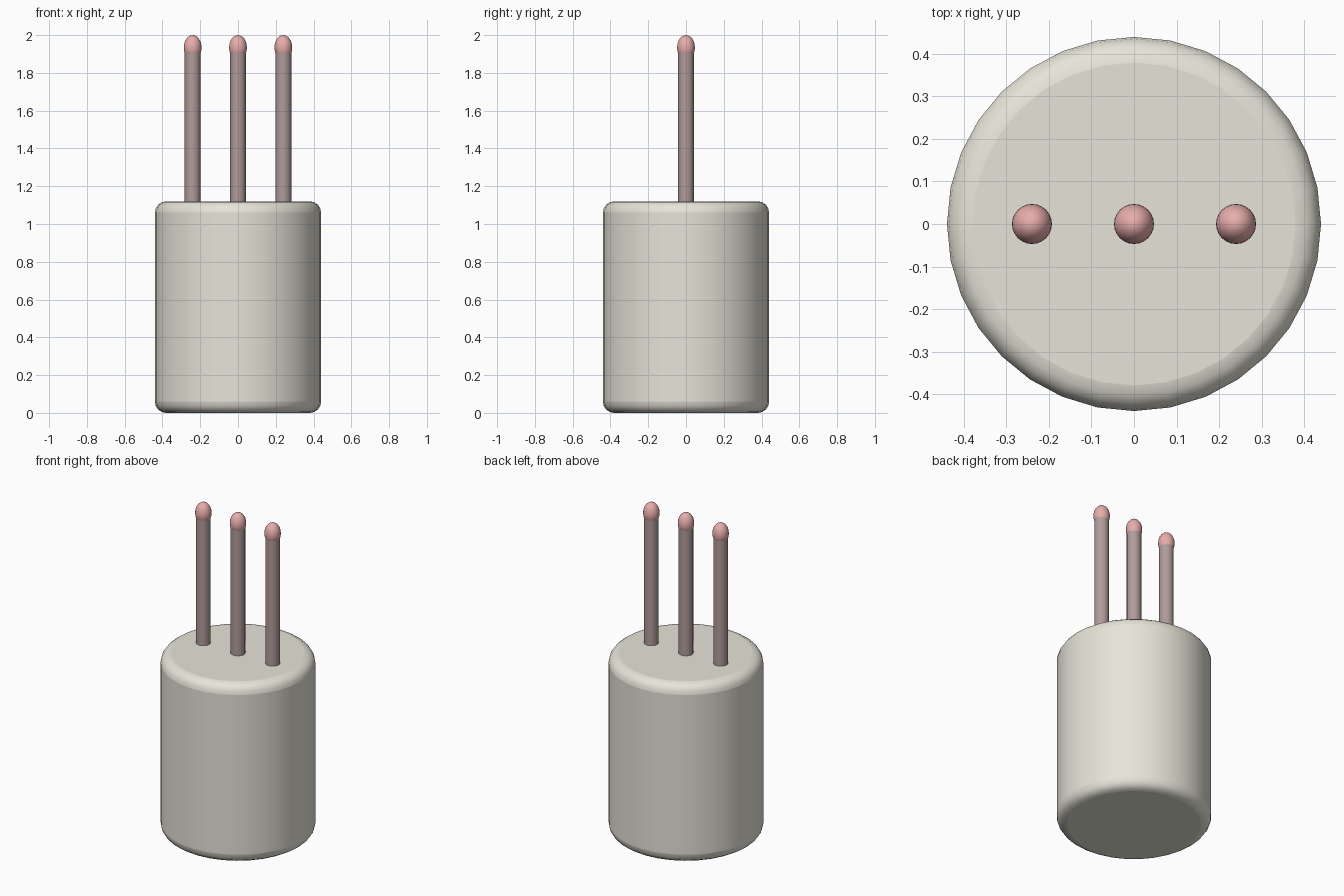
import bpy
import math

if "Cube" in bpy.data.objects:
    bpy.data.objects.remove(bpy.data.objects["Cube"])


def material(name, color):
    mat = bpy.data.materials.new(name)
    mat.diffuse_color = (*color, 1)
    mat.use_nodes = True
    mat.node_tree.nodes["Principled BSDF"].inputs["Base Color"].default_value = mat.diffuse_color
    return mat


def finish(name, mat):
    obj = bpy.context.object
    obj.name = name
    obj.data.materials.append(mat)
    bpy.ops.object.shade_smooth_by_angle(angle=math.radians(40))
    return obj


def cylinder(name, radius, z0, z1, x, sides, mat):
    bpy.ops.mesh.primitive_cylinder_add(vertices=sides, radius=radius, depth=z1 - z0,
                                        location=(x, 0, (z0 + z1) / 2))
    return finish(name, mat)


cream = material("cream", (0.80, 0.78, 0.69))
stem = material("dusky_stem", (0.43, 0.33, 0.32))
pink = material("pink_tip", (0.80, 0.42, 0.41))

# Body with rounded rims
body = cylinder("body", 0.44, 0.0, 1.12, 0, 32, cream)
bevel = body.modifiers.new("rounded_rims", 'BEVEL')
bevel.width = 0.06
bevel.segments = 4
bevel.limit_method = 'ANGLE'
bevel.angle_limit = math.radians(40)

# Row of three stems with egg-shaped tips
for i, x in enumerate((-0.24, 0.0, 0.24), 1):
    cylinder(f"stem_{i}", 0.042, 1.08, 1.94, x, 16, stem)
    bpy.ops.mesh.primitive_uv_sphere_add(segments=24, ring_count=16, radius=1,
                                         location=(x, 0, 1.934))
    bpy.context.object.scale = (0.047, 0.047, 0.066)
    bpy.ops.object.transform_apply(location=False, rotation=False, scale=True)
    finish(f"tip_{i}", pink)
